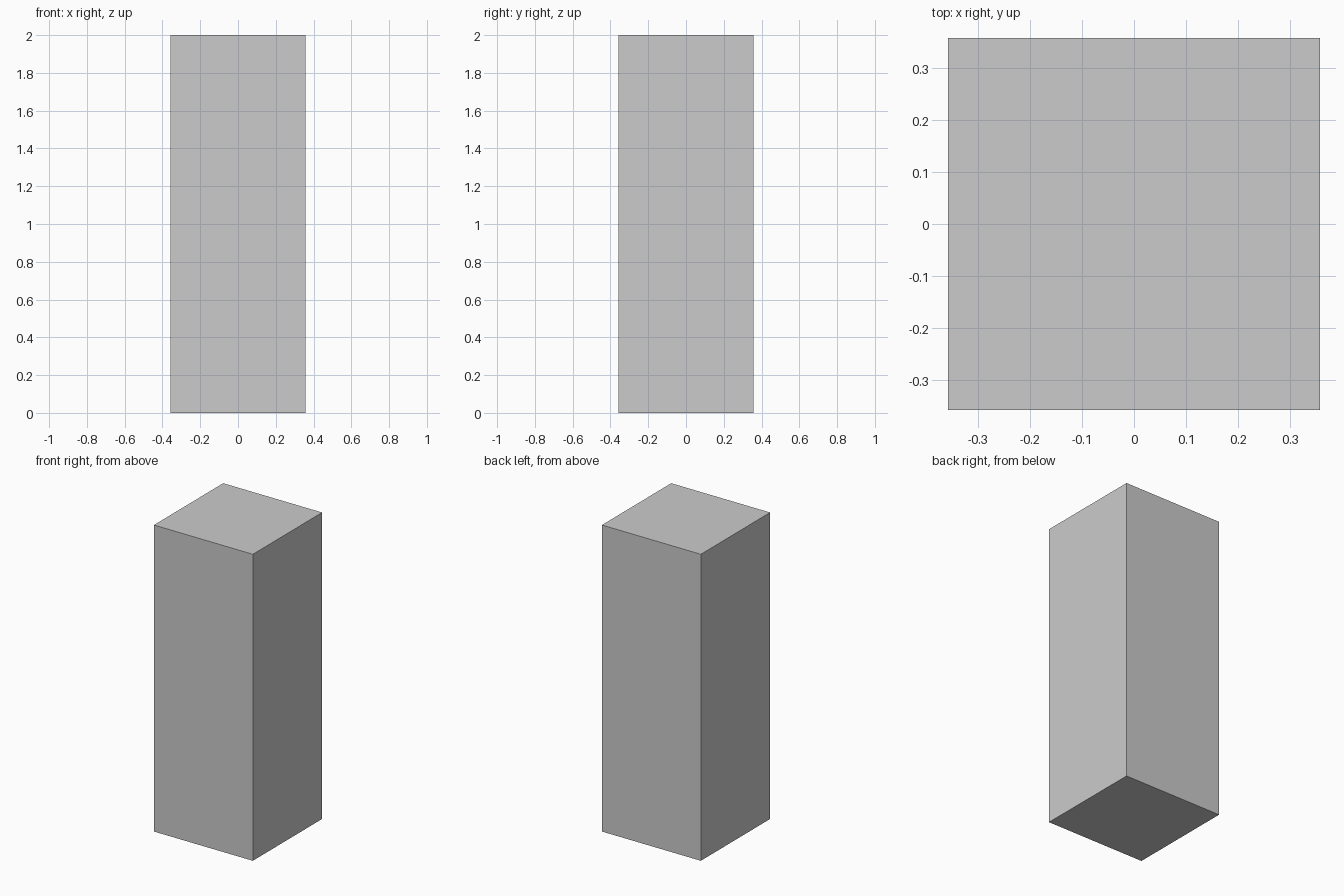
import bpy, bmesh, math

if "Cube" in bpy.data.objects:
    bpy.data.objects.remove(bpy.data.objects["Cube"])

HALF = 0.357     # half width of the post
TONGUE = 0.108   # half width of the cross-shaped tenon
GRID = [-HALF, -TONGUE, TONGUE, HALF]
CROSS = {(1, 0), (0, 1), (1, 1), (2, 1), (1, 2)}
ALL = {(i, j) for i in range(3) for j in range(3)}

# cube corner offsets per outward direction
SIDES = {
    (1, 0, 0): [(1, 0, 0), (1, 1, 0), (1, 1, 1), (1, 0, 1)],
    (-1, 0, 0): [(0, 0, 0), (0, 0, 1), (0, 1, 1), (0, 1, 0)],
    (0, 1, 0): [(0, 1, 0), (0, 1, 1), (1, 1, 1), (1, 1, 0)],
    (0, -1, 0): [(0, 0, 0), (1, 0, 0), (1, 0, 1), (0, 0, 1)],
    (0, 0, 1): [(0, 0, 1), (1, 0, 1), (1, 1, 1), (0, 1, 1)],
    (0, 0, -1): [(0, 0, 0), (0, 1, 0), (1, 1, 0), (1, 0, 0)],
}


def timber(name, levels, layers):
    """Solid from stacked layers of plan cells, keeping only its outer skin."""
    cells = {(i, j, k) for k, layer in enumerate(layers) for i, j in layer}
    bm = bmesh.new()
    for c in sorted(cells):
        for d, corners in SIDES.items():
            if tuple(a + b for a, b in zip(c, d)) in cells:
                continue
            bm.faces.new([bm.verts.new((GRID[c[0] + x], GRID[c[1] + y], levels[c[2] + z]))
                          for x, y, z in corners])
    bmesh.ops.remove_doubles(bm, verts=bm.verts, dist=1e-5)
    bmesh.ops.dissolve_limit(bm, angle_limit=math.radians(1),
                             verts=bm.verts, edges=bm.edges)
    mesh = bpy.data.meshes.new(name)
    bm.to_mesh(mesh)
    bm.free()
    obj = bpy.data.objects.new(name, mesh)
    bpy.context.collection.objects.link(obj)
    return obj


# lower post with cross tenon on top
timber("lower_post_with_tenon", [0, 1.0, 1.4], [ALL, CROSS])
# upper post with four corner legs around the matching socket
timber("upper_post_with_socket", [1.0, 1.4, 2.0], [ALL - CROSS, ALL])
